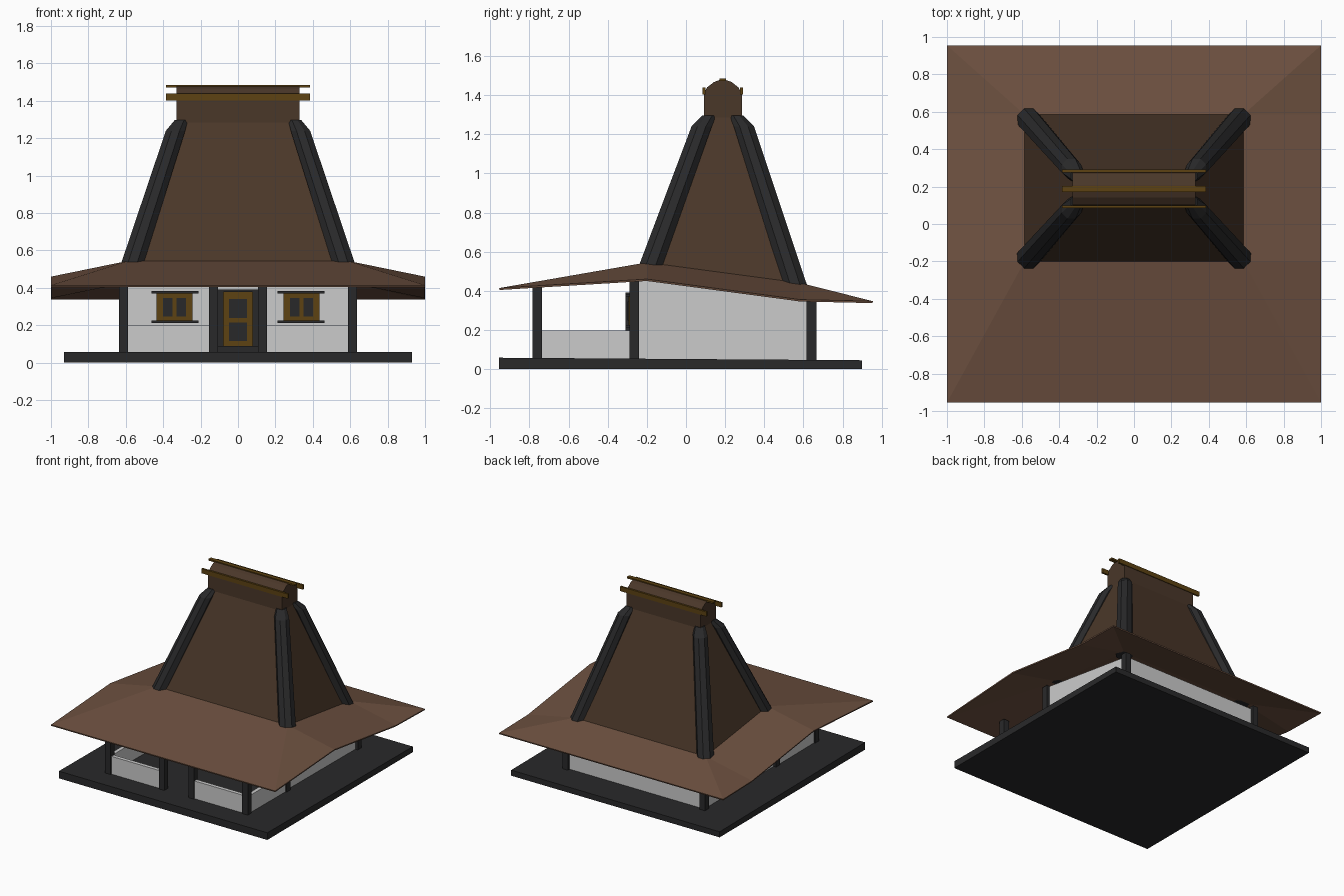
import bpy, math

if "Cube" in bpy.data.objects:
    bpy.data.objects.remove(bpy.data.objects["Cube"])

def material(name, rgb):
    m = bpy.data.materials.new(name)
    m.diffuse_color = (*rgb, 1)
    m.use_nodes = True
    m.node_tree.nodes["Principled BSDF"].inputs["Base Color"].default_value = m.diffuse_color
    return m

DARK = material("charcoal", (0.022, 0.022, 0.023))
SKIRT = material("light_thatch", (0.15, 0.08, 0.05))
THATCH = material("dark_thatch", (0.068, 0.038, 0.022))
WOOD = material("wood", (0.11, 0.055, 0.006))

def mesh(name, verts, faces, mat=None):
    me = bpy.data.meshes.new(name)
    me.from_pydata(verts, [], faces)
    ob = bpy.data.objects.new(name, me)
    bpy.context.collection.objects.link(ob)
    if mat:
        me.materials.append(mat)
    return ob

def loft(name, rings, mat=None):
    """Closed solid through rings of equal point count."""
    n = len(rings[0])
    verts = [p for r in rings for p in r]
    faces = [list(range(n))[::-1], [len(verts) - n + i for i in range(n)]]
    for k in range(len(rings) - 1):
        for i in range(n):
            j = (i + 1) % n
            faces.append((k*n + i, k*n + j, (k+1)*n + j, (k+1)*n + i))
    return mesh(name, verts, faces, mat)

def prism(name, profile, x0, x1, mat=None):
    """Extrude a y-z profile along x."""
    return loft(name, [[(x, y, z) for y, z in profile] for x in (x0, x1)], mat)

def box(name, x0, x1, y0, y1, z0, z1, mat=None):
    return prism(name, [(y0, z0), (y1, z0), (y1, z1), (y0, z1)], x0, x1, mat)

def rect(x, y0, y1, z0, z1):
    return [(-x, y0, z0), (x, y0, z0), (x, y1, z1), (-x, y1, z1)]

# Ground slab, slightly lower at the back
prism("base_slab", [(-.955, 0), (.9, 0), (.9, .045), (-.955, .058)], -.93, .93, DARK)

# House body under the sloping roof
prism("house_walls", [(-.265, .05), (.645, .04), (.645, .36), (-.265, .5)], -.615, .615)

# Posts and low porch walls, mirrored left and right
for s, side in ((-1, "left"), (1, "right")):
    def mbox(name, a, b, *rest):
        lo, hi = sorted((s*a, s*b))
        return box(side + "_" + name, lo, hi, *rest)
    mbox("porch_post", .587, .637, -.785, -.735, .05, .43, DARK)
    mbox("porch_inner_post", .108, .155, -.785, -.735, .05, .43, DARK)
    mbox("house_front_post", .587, .637, -.29, -.24, .05, .5, DARK)
    mbox("house_back_post", .587, .637, .617, .667, .04, .38, DARK)
    mbox("porch_front_wall", .15, .59, -.775, -.745, .05, .2)
    mbox("porch_side_wall", .597, .627, -.74, -.28, .05, .197)
    # Window with two panes, sill and lintel
    mbox("window_frame", .242, .435, -.295, -.26, .22, .376, WOOD)
    mbox("window_sill", .212, .463, -.31, -.26, .212, .225, DARK)
    mbox("window_lintel", .212, .463, -.31, -.26, .37, .383, DARK)
    for i, c in enumerate((.303, .376)):
        mbox(f"window_pane_{i}", c - .026, c + .026, -.299, -.28, .248, .345, DARK)
    mbox("door_jamb", .078, .108, -.31, -.26, .05, .39, DARK)

# Door
box("door_panel", -.078, .078, -.295, -.26, .09, .377, WOOD)
box("door_step", -.108, .108, -.33, -.26, .05, .09, DARK)
box("door_lintel", -.115, .115, -.31, -.26, .377, .392, DARK)
for z in (.115, .24):
    box("door_inset", -.047, .047, -.3, -.28, z, z + .1, DARK)

# Low-pitched skirt roof: 4 x 4 grid, corners split along the hips
X, Y = (-1, -.585, .585, 1), (-.955, -.2, .585, .955)
edge, inner = (.414, .46, .355, .347), (.414, .545, .44, .347)
verts = [(x, y, (edge if i in (0, 3) else inner)[j])
         for j, y in enumerate(Y) for i, x in enumerate(X)]
faces = []
for j in range(3):
    for i in range(3):
        a = j*4 + i
        b, c, d = a + 1, a + 5, a + 4
        if i == j and i != 1:
            faces += [(a, b, c), (a, c, d)]
        elif i + j == 2 and i != 1:
            faces += [(a, b, d), (b, c, d)]
        else:
            faces.append((a, b, c, d))
skirt = mesh("skirt_roof", verts, faces, SKIRT)
mod = skirt.modifiers.new("thickness", "SOLIDIFY")
mod.thickness, mod.offset = .01, -1

# Steep upper roof
loft("upper_roof", [rect(.585, -.2, .585, .545, .44), rect(.325, .1, .28, 1.3, 1.3)], THATCH)

# Rounded ridge cap
half = [(.097, 1.285), (.097, 1.405), (.08, 1.44), (.045, 1.467), (.018, 1.477)]
C = .188
prism("ridge_cap", [(C + y, z) for y, z in half] + [(C - y, z) for y, z in half[::-1]],
      -.33, .33, THATCH)

# Ridge poles
box("top_ridge_pole", -.385, .385, C - .016, C + .016, 1.472, 1.485, WOOD)
for s in (-1, 1):
    lo, hi = sorted((C + s*.088, C + s*.103))
    box("side_ridge_pole", -.385, .385, lo, hi, 1.403, 1.44, WOOD)

# Octagonal hip rolls on the four roof corners
def ring(cx, cy, cz, r):
    return [(cx + r*math.cos(math.radians(22.5 + 45*k)),
             cy + r*math.sin(math.radians(22.5 + 45*k)), cz) for k in range(8)]

for s in (-1, 1):
    for name, y0, y1, y2, z0 in (("front", -.18, .08, .12, .53), ("back", .56, .296, .256, .425)):
        loft(name + "_hip_roll", [ring(s*.565, y0, z0, .065),
                                  ring(s*.334, y1, 1.24, .056),
                                  ring(s*.303, y2, 1.297, .038)], DARK)

# Consistent outward normals
import bmesh
for ob in bpy.context.collection.objects:
    bm = bmesh.new()
    bm.from_mesh(ob.data)
    if ob is not skirt:
        bmesh.ops.recalc_face_normals(bm, faces=bm.faces)
    bm.to_mesh(ob.data)
    bm.free()
